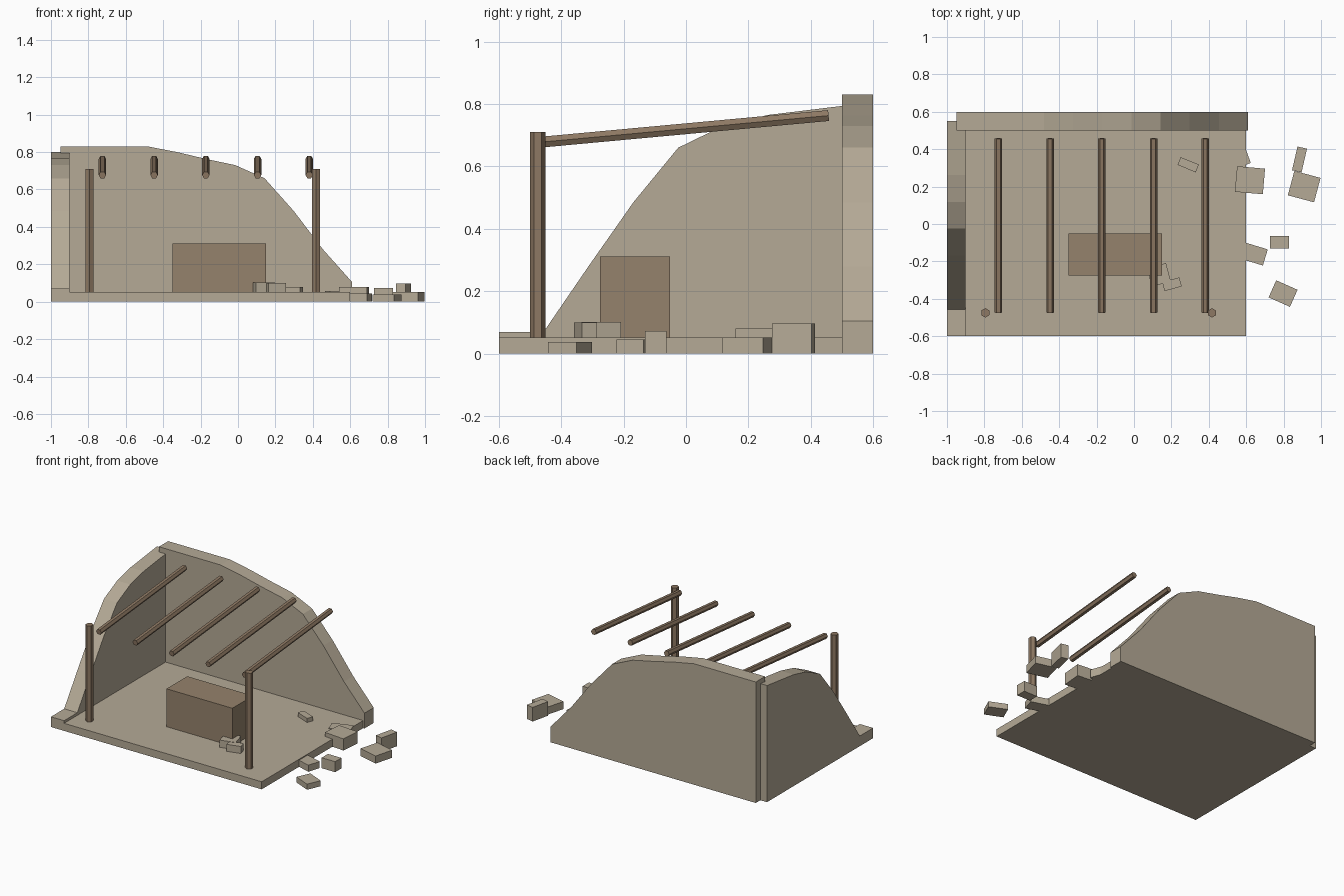
import bpy, math
from mathutils import Vector

cube = bpy.data.objects.get("Cube")
if cube:
    bpy.data.objects.remove(cube, do_unlink=True)


def material(name, rgb):
    m = bpy.data.materials.new(name)
    m.use_nodes = True
    col = (*rgb, 1)
    m.diffuse_color = col
    m.node_tree.nodes["Principled BSDF"].inputs["Base Color"].default_value = col
    return m


stone = material("sandy stone", (0.46, 0.40, 0.305))
counter_wood = material("counter wood", (0.30, 0.225, 0.15))
timber = material("timber", (0.27, 0.19, 0.125))


def finish(name, verts, faces, mat):
    me = bpy.data.meshes.new(name)
    me.from_pydata(verts, [], faces)
    me.materials.append(mat)
    ob = bpy.data.objects.new(name, me)
    bpy.context.collection.objects.link(ob)
    return ob


def prism(name, base, offset, mat):
    """Extrude a planar outline along an offset vector."""
    n = len(base)
    base = [Vector(p) for p in base]
    top = [p + Vector(offset) for p in base]
    sides = [(i, (i + 1) % n, n + (i + 1) % n, n + i) for i in range(n)]
    ob = finish(name, base + top,
                [tuple(reversed(range(n))), tuple(range(n, 2 * n))] + sides, mat)
    # make the faces point outwards
    import bmesh
    bm = bmesh.new()
    bm.from_mesh(ob.data)
    bmesh.ops.recalc_face_normals(bm, faces=bm.faces)
    bm.to_mesh(ob.data)
    bm.free()
    return ob


def block(name, x, y, w, d, z0, z1, mat, turn=0):
    a = math.radians(turn)
    c, s = math.cos(a), math.sin(a)
    corners = [(-w / 2, -d / 2), (w / 2, -d / 2), (w / 2, d / 2), (-w / 2, d / 2)]
    base = [(x + u * c - v * s, y + u * s + v * c, z0) for u, v in corners]
    return prism(name, base, (0, 0, z1 - z0), mat)


def stepped(start, step, heights):
    """Outline of a crumbling wall as (distance, height) pairs."""
    pts = [(start, 0)]
    for i, h in enumerate(heights):
        for u in (start + i * step, start + (i + 1) * step):
            if len(pts) > 2 and pts[-1][1] == h:
                pts.pop()
            pts.append((u, h))
    pts.append((start + len(heights) * step, 0))
    return pts


def pole(name, a, b, r, phase):
    """Six-sided pole between two points lying in a plane of constant x."""
    a, b = Vector(a), Vector(b)
    side = Vector((1, 0, 0))
    up = (b - a).cross(side).normalized()
    ring = []
    for i in range(6):
        t = phase + i * math.pi / 3
        ring.append(a + side * r * math.cos(t) + up * r * math.sin(t))
    return prism(name, ring, b - a, timber)


# floor slab and the two ruined walls
block("floor", -0.175, -0.025, 1.55, 1.15, 0, 0.052, stone)
back = stepped(-0.95, 0.156, [0.83, 0.83, 0.83, 0.80, 0.763, 0.73, 0.66, 0.485, 0.28, 0.105])
prism("back_wall", [(u, 0.5, h) for u, h in back], (0, 0.1, 0), stone)
left = stepped(-0.6, 0.14375, [0.07, 0.28, 0.485, 0.66, 0.73, 0.765, 0.80, 0.80])
prism("side_wall", [(-1, u, h) for u, h in left], (0.1, 0, 0), stone)

# counter
block("counter", -0.10, -0.163, 0.5, 0.225, 0.052, 0.312, counter_wood)

# front posts and sloping roof beams
for i, x in enumerate((-0.795, 0.417)):
    pole(f"front_post_{i + 1}", (x, -0.475, 0.05), (x, -0.475, 0.71), 0.025, math.pi / 2)
for i in range(5):
    x = -0.725 + i * 0.2765
    pole(f"roof_beam_{i + 1}", (x, -0.474, 0.677), (x, 0.457, 0.763), 0.02, 0)

# fallen stones: x, y, width, depth, bottom, top, turn
rubble = [
    (0.29, 0.317, 0.105, 0.045, 0.05, 0.08, -22),
    (0.545, 0.34, 0.14, 0.08, 0, 0.056, 20),
    (0.62, 0.234, 0.15, 0.137, 0, 0.08, -5),
    (0.885, 0.345, 0.052, 0.13, 0, 0.097, -13),
    (0.91, 0.2, 0.145, 0.135, 0, 0.052, -15),
    (0.64, -0.16, 0.13, 0.09, 0, 0.045, -17),
    (0.778, -0.097, 0.102, 0.068, 0, 0.072, 0),
    (0.797, -0.372, 0.125, 0.10, 0, 0.038, -24),
    (0.133, -0.272, 0.106, 0.102, 0.05, 0.102, 15),
    (0.203, -0.322, 0.095, 0.05, 0.05, 0.1, 15),
]
for i, (x, y, w, d, z0, z1, turn) in enumerate(rubble):
    block(f"fallen_stone_{i + 1}", x, y, w, d, z0, z1, stone, turn)
